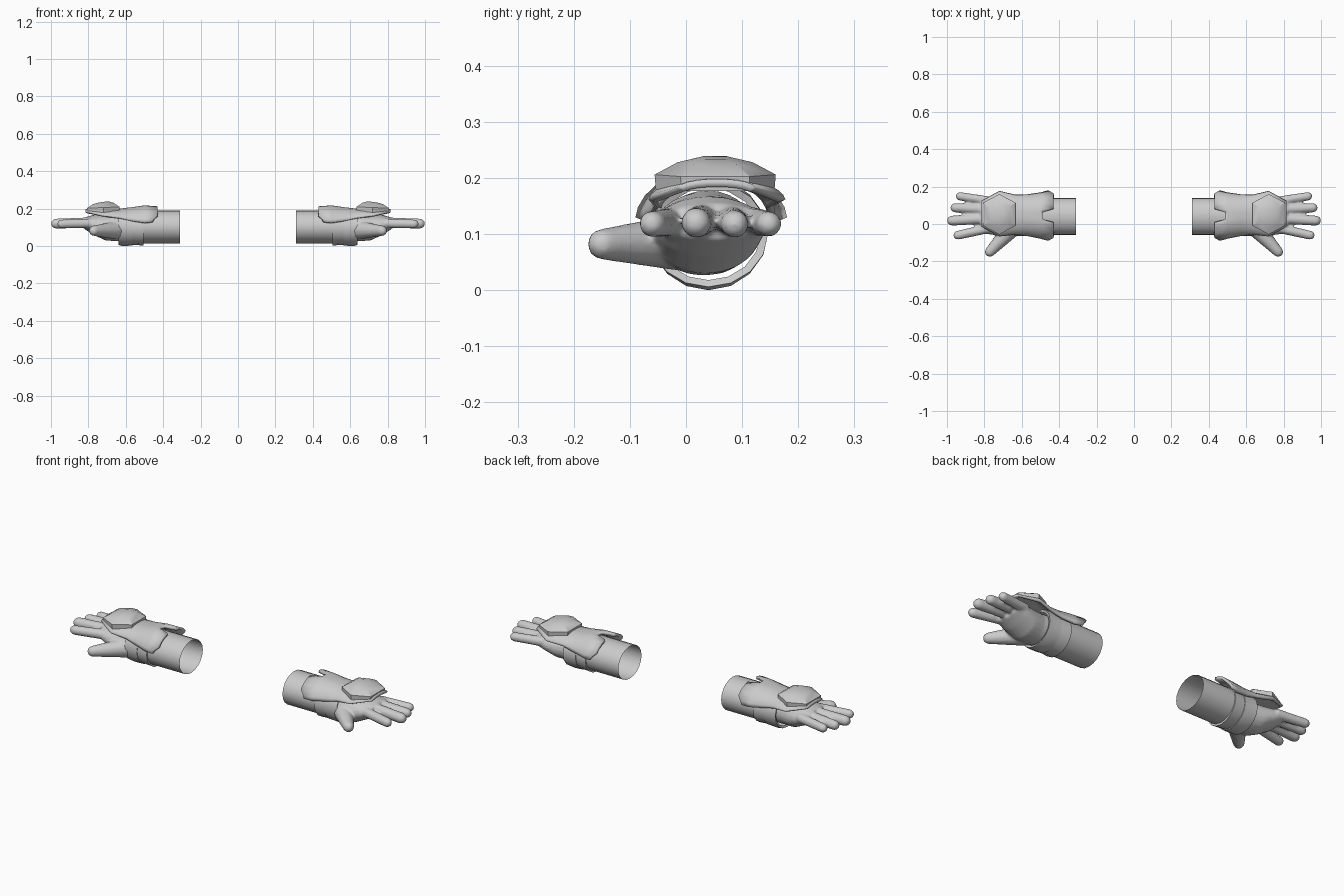
import bpy, bmesh, math
from mathutils import Vector

cube = bpy.data.objects.get("Cube")
if cube:
    bpy.data.objects.remove(cube)

grey = bpy.data.materials.new("light_grey")
grey.use_nodes = True
grey.diffuse_color = (0.6, 0.6, 0.6, 1)
grey.node_tree.nodes["Principled BSDF"].inputs["Base Color"].default_value = (0.6, 0.6, 0.6, 1)


def finish(name, bm, angle=35):
    """Turn a bmesh into a shaded object."""
    bmesh.ops.recalc_face_normals(bm, faces=bm.faces)
    mesh = bpy.data.meshes.new(name)
    bm.to_mesh(mesh)
    bm.free()
    mesh.materials.append(grey)
    obj = bpy.data.objects.new(name, mesh)
    bpy.context.collection.objects.link(obj)
    bpy.ops.object.select_all(action='DESELECT')
    obj.select_set(True)
    bpy.context.view_layer.objects.active = obj
    bpy.ops.object.shade_smooth_by_angle(angle=math.radians(angle))
    return obj


def mirror(obj):
    """Repeat the part on the other glove."""
    mod = obj.modifiers.new("pair", 'MIRROR')
    mod.use_mirror_merge = False


def bridge(bm, rows, closed=True):
    """Join neighbouring rows of vertices with quads."""
    for a, b in zip(rows, rows[1:]):
        n = len(a)
        for i in range(n if closed else n - 1):
            j = (i + 1) % n
            bm.faces.new((a[i], a[j], b[j], b[i]))


def tube(bm, rings, sides, caps=False):
    """Loft ellipses across x: (x, y centre, z centre, y radius, z radius)."""
    rows = []
    for x, yc, zc, ry, rz in rings:
        turns = [2 * math.pi * i / sides for i in range(sides)]
        rows.append([bm.verts.new((x, yc + ry * math.cos(t), zc + rz * math.sin(t))) for t in turns])
    bridge(bm, rows)
    if caps:
        bm.faces.new(rows[0])
        bm.faces.new(rows[-1])


def capsule(bm, start, end, r0, r1):
    """Tapered finger with a round tip."""
    a, b = Vector(start), Vector(end)
    axis = (b - a).normalized()
    side = axis.cross(Vector((0, 0, 1))).normalized()
    up = side.cross(axis)
    rows = []
    stations = [(a, r0), (a.lerp(b, 0.5), (r0 + r1) / 2)]
    stations += [(b + axis * r1 * math.sin(t), r1 * math.cos(t)) for t in (0, 0.5, 1.0, 1.4)]
    for p, r in stations:
        turns = [math.pi * i / 6 for i in range(12)]
        rows.append([bm.verts.new(p + (side * math.cos(t) + up * math.sin(t)) * r) for t in turns])
    bridge(bm, rows)
    bm.faces.new(rows[0])
    bm.faces.new(rows[-1])


# Open sleeve
bm = bmesh.new()
tube(bm, [(x, 0.04, 0.103, 0.1, 0.088) for x in (0.31, 0.43, 0.56)], 20)
mirror(finish("sleeve", bm))

# Wrist cuff: two overlapping bands
bm = bmesh.new()
tube(bm, [(0.505, 0.04, 0.1, 0.1, 0.086), (0.505, 0.04, 0.1, 0.106, 0.097),
          (0.565, 0.04, 0.1, 0.102, 0.093), (0.565, 0.04, 0.1, 0.105, 0.097),
          (0.615, 0.04, 0.1, 0.104, 0.1), (0.64, 0.04, 0.1, 0.106, 0.094),
          (0.635, 0.04, 0.1, 0.092, 0.082)], 16)
mirror(finish("wrist_cuff", bm))

# Hand: palm, fingers and thumb fused into one smooth skin
bm = bmesh.new()
tube(bm, [(0.58, 0.04, 0.103, 0.085, 0.076), (0.65, 0.03, 0.1, 0.092, 0.074),
          (0.71, 0.035, 0.1, 0.098, 0.07), (0.77, 0.043, 0.113, 0.1, 0.054),
          (0.82, 0.05, 0.122, 0.094, 0.032)], 20, True)
fingers = [((0.77, 0.122, 0.123), (0.93, 0.148, 0.118), 0.025),
           ((0.77, 0.078, 0.126), (0.957, 0.087, 0.118), 0.027),
           ((0.77, 0.03, 0.126), (0.973, 0.018, 0.12), 0.029),
           ((0.77, -0.022, 0.122), (0.942, -0.06, 0.118), 0.026)]
for start, end, r in fingers:
    capsule(bm, start, end, r, r - 0.002)
capsule(bm, (0.65, -0.02, 0.085), (0.77, -0.148, 0.082), 0.05, 0.028)
hand = finish("hand", bm)
remesh = hand.modifiers.new("fuse", 'REMESH')
remesh.mode = 'VOXEL'
remesh.voxel_size = 0.0065
remesh.use_smooth_shade = True
smooth = hand.modifiers.new("soften", 'SMOOTH')
smooth.factor = 0.5
smooth.iterations = 4
mirror(hand)

# Gauntlet: arched guard with a notch at the arm end and a pointed hand end
bm = bmesh.new()
half = [0.14, 0.28, 0.5, 0.72, 0.88, 0.97, 1.0]
across = [-s for s in reversed(half)] + half
stations = [(0.43, 0.045, 0.135, 0.215, 0.13), (0.50, 0.045, 0.124, 0.218, 0.125),
            (0.57, 0.047, 0.112, 0.208, 0.135), (0.635, 0.05, 0.107, 0.2, 0.15),
            (0.72, 0.055, 0.122, 0.202, 0.162), (0.815, 0.055, 0.07, 0.198, 0.182)]
rows = []
for k, (x, yc, w, top, low) in enumerate(stations):
    row = []
    for s in across:
        px = x
        if k == 0:
            px = 0.488 if abs(s) < 0.2 else x + 0.03 * max(0, abs(s) - 0.9) * 10
        arch = (1 - abs(s) ** 2.4) ** 0.6
        row.append(bm.verts.new((px, yc + w * s, low + (top - low) * arch)))
    rows.append(row)
bridge(bm, rows, False)
gauntlet = finish("gauntlet_guard", bm)
thick = gauntlet.modifiers.new("thickness", 'SOLIDIFY')
thick.thickness = 0.014
thick.offset = -1
mirror(gauntlet)

# Hexagonal domed plate on the back of the hand
bm = bmesh.new()
outline = [(0, 1.0), (0.87, 0.57), (0.87, -0.57), (0, -1.0), (-0.87, -0.57), (-0.87, 0.57)]
rows = []
for scale, z in ((0.98, 0.18), (1.0, 0.206), (0.62, 0.228), (0.3, 0.236)):
    rows.append([bm.verts.new((0.72 + 0.1 * u * scale, 0.052 + 0.108 * v * scale, z - 0.004 * u))
                 for u, v in outline])
bridge(bm, rows)
bm.faces.new(rows[0])
bm.faces.new(rows[-1])
mirror(finish("hex_hand_plate", bm, 30))
